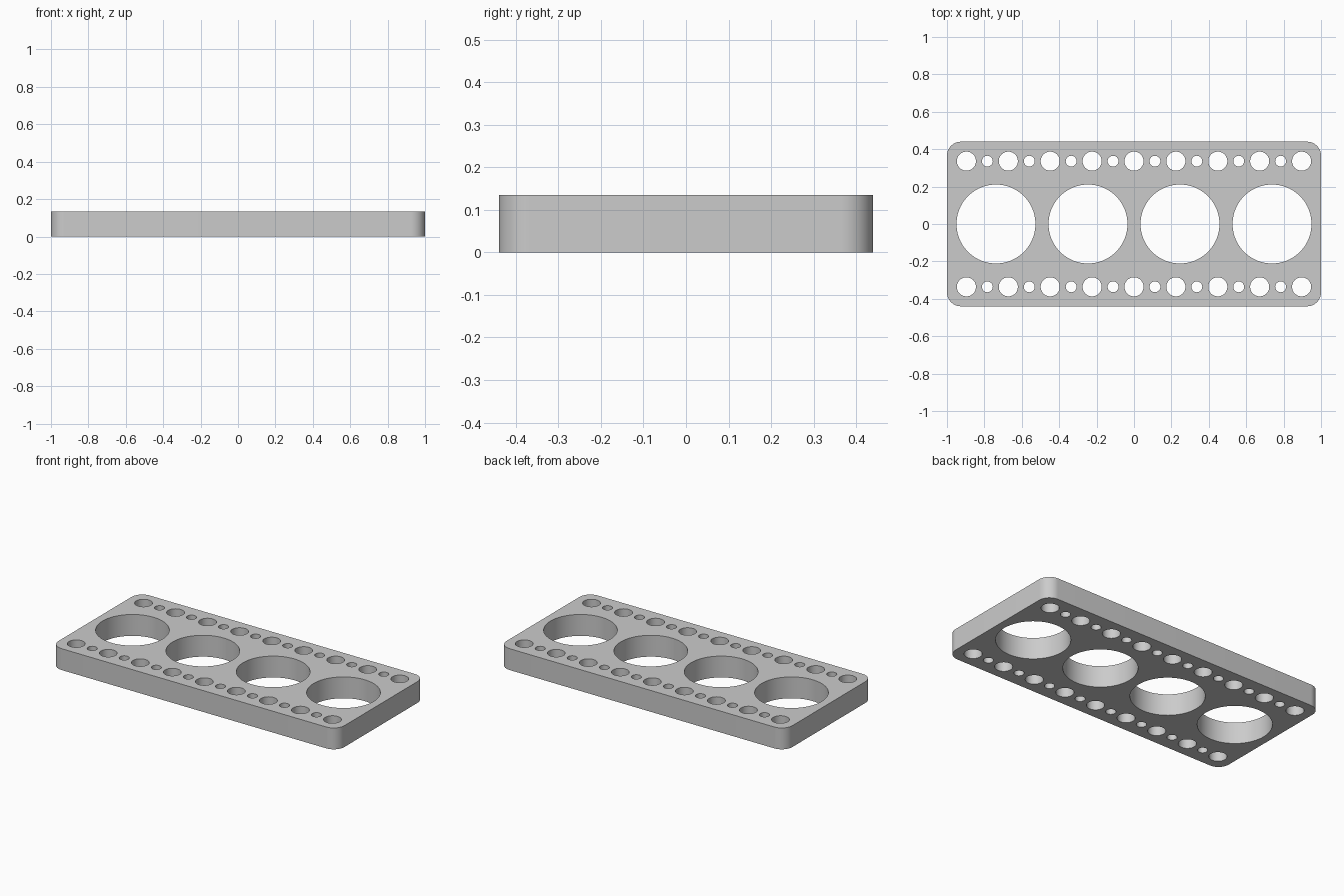
import bpy
import bmesh
from math import cos, sin, pi

cube = bpy.data.objects.get("Cube")
if cube:
    bpy.data.objects.remove(cube, do_unlink=True)

HALF_X, HALF_Y, HEIGHT, CORNER = 1.0, 0.44, 0.135, 0.075

# Grey metal
grey = bpy.data.materials.new("light_grey")
grey.use_nodes = True
colour = (0.6, 0.6, 0.6, 1)
grey.diffuse_color = colour
grey.node_tree.nodes["Principled BSDF"].inputs["Base Color"].default_value = colour

# Flat profile: outline and holes share one filled curve
profile = bpy.data.curves.new("plate", "CURVE")
profile.dimensions = "2D"
profile.fill_mode = "BOTH"
profile.extrude = HEIGHT / 2


def arc(cx, cy, radius, start, end, steps):
    angles = [start + (end - start) * i / steps for i in range(steps + 1)]
    return [(cx + radius * cos(a), cy + radius * sin(a)) for a in angles]


def add_loop(points):
    spline = profile.splines.new("POLY")
    spline.points.add(len(points) - 1)
    for point, (x, y) in zip(spline.points, points):
        point.co = (x, y, 0, 1)
    spline.use_cyclic_u = True


def add_hole(x, y, radius, sides):
    add_loop(arc(x, y, radius, 0, 2 * pi, sides)[:-1])


# Rounded rectangular outline
outline = []
for i, (sx, sy) in enumerate([(1, 1), (-1, 1), (-1, -1), (1, -1)]):
    outline += arc(sx * (HALF_X - CORNER), sy * (HALF_Y - CORNER),
                   CORNER, i * pi / 2, (i + 1) * pi / 2, 16)
add_loop(outline)

# Four large bores
for i in range(4):
    add_hole((i - 1.5) * 0.492, 0, 0.211, 96)

# Rows of alternating medium and small holes
for y in (-0.336, 0.336):
    for i in range(17):
        radius, sides = (0.051, 48) if i % 2 == 0 else (0.029, 32)
        add_hole((i - 8) * 0.112, y, radius, sides)

# Solid plate with crisp rims and smooth walls
plate = bpy.data.objects.new("perforated_plate", profile)
bpy.context.collection.objects.link(plate)
plate.location.z = HEIGHT / 2
bpy.ops.object.select_all(action="DESELECT")
plate.select_set(True)
bpy.context.view_layer.objects.active = plate
bpy.ops.object.convert(target="MESH")
plate = bpy.context.object
plate.data.materials.clear()
plate.data.materials.append(grey)

bm = bmesh.new()
bm.from_mesh(plate.data)
bmesh.ops.remove_doubles(bm, verts=bm.verts, dist=0.0001)
bmesh.ops.recalc_face_normals(bm, faces=bm.faces)
bm.to_mesh(plate.data)
bm.free()
bpy.ops.object.shade_smooth_by_angle(angle=pi / 6)
